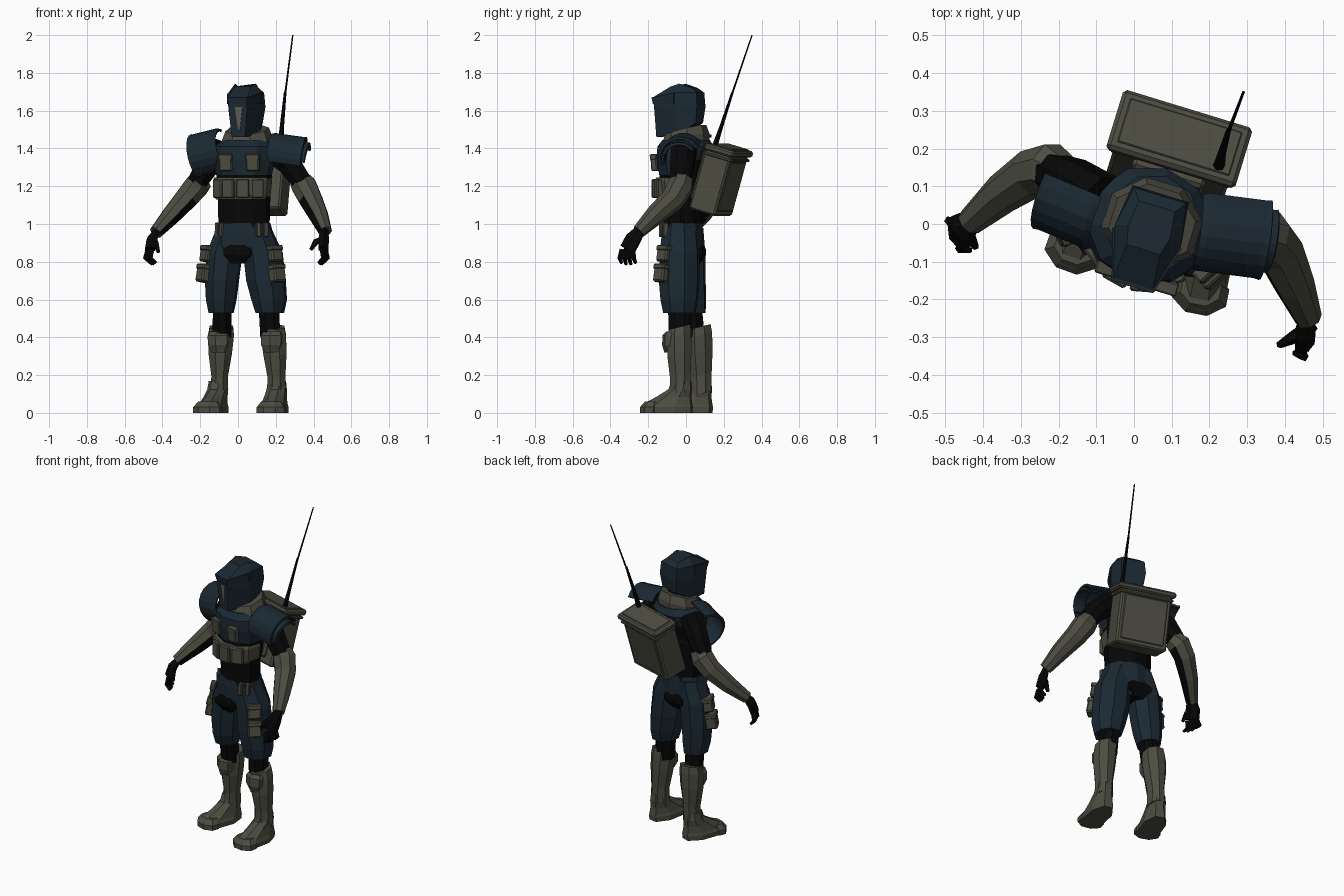
import bpy, bmesh, math
from math import radians, sin, cos, pi
from mathutils import Vector, Matrix, Euler

old = bpy.data.objects.get("Cube")
if old:
    bpy.data.objects.remove(old)


def material(name, rgb):
    m = bpy.data.materials.new(name)
    m.use_nodes = True
    m.diffuse_color = (*rgb, 1)
    m.node_tree.nodes["Principled BSDF"].inputs["Base Color"].default_value = (*rgb, 1)
    return m


BLUE = material("navy armour", (0.011, 0.022, 0.033))
GREY = material("olive grey gear", (0.074, 0.073, 0.054))
BLACK = material("black undersuit", (0.002, 0.002, 0.002))
TAN = material("pale visor", (0.12, 0.115, 0.085))


def finish(name, bm, mats, rule=None):
    """Turn a bmesh into an object; rule(face) picks the material slot."""
    bmesh.ops.recalc_face_normals(bm, faces=bm.faces[:])
    bm.normal_update()
    if rule:
        for f in bm.faces:
            f.material_index = rule(f)
    me = bpy.data.meshes.new(name)
    bm.to_mesh(me)
    bm.free()
    for m in (mats if isinstance(mats, tuple) else (mats,)):
        me.materials.append(m)
    ob = bpy.data.objects.new(name, me)
    bpy.context.collection.objects.link(ob)
    return ob


def skin(rings):
    """Bridge equal-length rings of points and cap both ends."""
    bm = bmesh.new()
    vs = [[bm.verts.new(p) for p in r] for r in rings]
    n = len(vs[0])
    for a, b in zip(vs, vs[1:]):
        for i in range(n):
            j = (i + 1) % n
            bm.faces.new((a[i], a[j], b[j], b[i]))
    bm.faces.new(vs[0])
    bm.faces.new(vs[-1])
    return bm


def oval(n):
    k = 1 / cos(pi / n)
    return [(k * cos((i + .5) * 2 * pi / n), k * sin((i + .5) * 2 * pi / n)) for i in range(n)]


def loft(name, origin, yaw, rings, mats, n=8, slope=0, rule=None):
    """Stack of level rings: local x, local y, z, half width, half depth."""
    R = Matrix.Rotation(radians(yaw), 3, "Z")
    o = Vector((*origin, 0))
    pts = [[o + R @ Vector((x + w * c, y + d * s, z + slope * d * s)) for c, s in oval(n)]
           for x, y, z, w, d in rings]
    return finish(name, skin(pts), mats, rule)


def tube(name, path, mats, n=8, flat=1, ref=(0, 1, 0), rule=None):
    """Round limb along a path of x, y, z, radius."""
    P = [Vector(p[:3]) for p in path]
    rings = []
    for i, p in enumerate(path):
        t = (P[min(i + 1, len(P) - 1)] - P[max(i - 1, 0)]).normalized()
        u = (Vector(ref) - t * t.dot(Vector(ref))).normalized()
        v = t.cross(u)
        rings.append([P[i] + (u * c + v * s * flat) * p[3] for c, s in oval(n)])
    return finish(name, skin(rings), mats, rule)


def box(name, matrix, loc, size, mat, bevel=0.008, taper=1):
    bm = bmesh.new()
    bmesh.ops.create_cube(bm, size=1)
    for v in bm.verts:
        if v.co.z < 0:
            v.co.x *= taper
    M = matrix @ Matrix.Translation(loc) @ Matrix.Diagonal((*size, 1))
    bmesh.ops.transform(bm, matrix=M, verts=bm.verts)
    if bevel:
        bmesh.ops.bevel(bm, geom=bm.edges[:], offset=bevel, segments=1, affect="EDGES")
    return finish(name, bm, mat)


def frame(loc, rx=0, ry=0, rz=0):
    return Matrix.Translation(loc) @ Euler((radians(rx), radians(ry), radians(rz))).to_matrix().to_4x4()


def shell(name, center, axis, up, length, radius, arc, mat):
    """Curved plate wrapped around an axis, middle of the arc towards up."""
    a = Vector(axis).normalized()
    u = Vector(up)
    u = (u - a * a.dot(u)).normalized()
    w = a.cross(u)
    bm = bmesh.new()
    rows = []
    for k in range(11):
        t = radians(arc) * (k / 5 - 1)
        d = (u * cos(t) + w * sin(t)) * radius
        rows.append([bm.verts.new(Vector(center) + d * f + a * length * e)
                     for e, f in ((-.5, .94), (-.42, 1), (.42, 1), (.5, 1.03))])
    for r, q in zip(rows, rows[1:]):
        for i in range(3):
            bm.faces.new((r[i], r[i + 1], q[i + 1], q[i]))
    m = finish(name, bm, mat).modifiers.new("thickness", "SOLIDIFY")
    m.thickness = .014
    m.offset = 0


YAW = -17
TRUNK = (.032, -.02)
BODY = frame((.045, -.02, 0), rz=YAW)
back_dir = Vector((-sin(radians(YAW)), cos(radians(YAW)), 0))


# Torso: blue chest and upper back over a black suit
def torso_rule(f):
    c = f.calc_center_median()
    return 0 if c.z > 1.37 or (c.z > 1.25 and f.normal.dot(back_dir) < .3) else 1


loft("torso", TRUNK, YAW, [(0, 0, .96, .13, .1), (0, 0, 1.05, .134, .095), (0, 0, 1.15, .136, .1),
     (0, 0, 1.26, .142, .118), (0, 0, 1.34, .162, .13), (.005, .02, 1.41, .16, .148),
     (.01, .025, 1.445, .12, .125)], (BLUE, BLACK), 10, rule=torso_rule)
loft("chest_band", TRUNK, YAW, [(-.005, -.01, 1.13, .136, .122), (-.005, -.01, 1.15, .142, .13),
     (-.005, -.01, 1.23, .15, .135), (-.005, -.01, 1.245, .145, .128)], (GREY, BLACK), 10,
     rule=lambda f: int(f.normal.dot(back_dir) > .5))
for i, x in enumerate((-.105, -.038, .038, .105)):
    box(f"band_pouch_{i}", BODY @ frame((x - .016, -.143 + max(0, abs(x) - .04) * .6, 1.188), rz=x * 330),
        (0, 0, 0), (.07, .033, .1), GREY, .006)
for x, side in ((-.075, "right"), (.075, "left")):
    box(f"chest_pouch_{side}", BODY @ frame((x, -.125, 1.325), rx=4), (0, 0, 0),
        (.07, .034, .09), GREY, .006)
    box(f"chest_pouch_flap_{side}", BODY @ frame((x, -.128, 1.355), rx=4), (0, 0, 0),
        (.076, .036, .03), GREY, .004)

# Neck and collar
loft("neck", (.05, 0), YAW, [(0, 0, 1.42, .065, .065), (0, 0, 1.56, .06, .06)], BLACK)
loft("collar", (.048, -.002), YAW, [(0, 0, 1.415, .122, .116), (0, 0, 1.45, .126, .116),
     (0, 0, 1.5, .108, .1), (0, 0, 1.5, .08, .076)], GREY, 8, slope=.25)

# Helmet: six-sided plan, front narrowing to the jaw
HEAD = frame((.04, -.02, 0), rz=YAW)


def head_ring(front, mid, back):
    half = [front, mid, back]
    return [HEAD @ Vector(p) for p in half] + [HEAD @ Vector((-x, y, z)) for x, y, z in reversed(half)]


finish("helmet", skin([
    head_ring((.037, -.132, 1.46), (.078, 0, 1.475), (.066, .095, 1.535)),
    head_ring((.052, -.14, 1.62), (.092, -.01, 1.61), (.078, .105, 1.62)),
    head_ring((.054, -.146, 1.67), (.092, -.01, 1.695), (.072, .1, 1.695)),
    head_ring((.046, -.05, 1.728), (.058, 0, 1.743), (.05, .07, 1.72))]), BLUE)
finish("helmet_brow", skin([
    head_ring((.05, -.147, 1.635), (.096, -.02, 1.635), (.06, .02, 1.635)),
    head_ring((.057, -.153, 1.67), (.096, -.02, 1.69), (.06, .02, 1.69))]), BLUE)
box("visor", HEAD @ frame((.006, -.1375, 1.56), rx=3.2), (0, 0, 0), (.042, .0095, .12), TAN, 0, .25)

# Shoulder plates
shell("left_shoulder_plate", (.257, -.022, 1.36), (1, -.13, -.14), (0, -.45, .9), .185, .106, 85, BLUE)
shell("left_shoulder_lip", (.325, -.03, 1.345), (1, -.13, -.2), (0, -.4, .9), .08, .088, 75, BLUE)
shell("right_shoulder_plate", (-.148, .07, 1.375), (-.87, .36, -.22), (-.25, -.85, .3), .165, .112, 86, BLUE)


# Arms, hands and fingers
def arm(side, upper, fore, palm, inner, across, curl, thumb):
    tube(side + "_upper_arm", upper, BLACK)
    tube(side + "_forearm_guard", fore, (GREY, BLACK), 8, rule=lambda f: int(
        f.normal.dot(Vector(inner).normalized()) > .6 and f.calc_center_median().z < 1.14))
    tube(side + "_palm", palm, BLACK, 6, .6, across)
    a, tip = Vector(across).normalized(), Vector(palm[-1][:3])
    c = Vector(curl)
    for i in range(4):
        p = tip + a * (i - 1.5) * .02
        q = p + Vector((0, 0, -.045)) - c * .4 + a * (i - 1.5) * .006
        r = q + Vector((0, 0, -.038 + .008 * abs(i - 1.5))) + c
        tube(f"{side}_finger_{i}", [(*p, .011), (*q, .0105), (*r, .007)], BLACK, 5, 1, across)
    p = Vector(palm[1][:3])
    q = p + Vector(thumb)
    tube(side + "_thumb", [(*p, .017), (*p.lerp(q, .6), .014), (*(q + Vector((0, 0, -.035))), .008)],
         BLACK, 5, 1, across)


arm("left",
    [(.17, -.01, 1.4, .068), (.27, -.02, 1.32, .062), (.36, -.04, 1.19, .05)],
    [(.325, -.02, 1.235, .055), (.35, -.03, 1.2, .066), (.385, -.07, 1.13, .06),
     (.425, -.16, 1.05, .05), (.462, -.25, .96, .034)],
    [(.46, -.245, .965, .028), (.455, -.28, .92, .04), (.452, -.31, .865, .04)],
    (-.7, -.4, -.6), (-.3, -.95, 0), (-.025, .01, 0), (-.07, -.04, -.02))
arm("right",
    [(-.08, .06, 1.4, .068), (-.16, .11, 1.31, .062), (-.23, .14, 1.2, .05)],
    [(-.19, .125, 1.23, .055), (-.22, .145, 1.2, .066), (-.27, .135, 1.14, .06),
     (-.35, .08, 1.05, .05), (-.435, .005, .955, .034)],
    [(-.43, .01, .96, .028), (-.455, -.01, .92, .04), (-.465, -.03, .865, .04)],
    (.4, -.6, -.6), (.35, -.9, 0), (.028, -.005, 0), (.035, -.05, -.035))

# Hips
loft("hips", (.03, -.02), -10, [(0, 0, .8, .09, .085), (0, 0, .88, .158, .106),
     (0, 0, .96, .15, .106), (0, 0, 1.005, .138, .102)], BLUE, 10)
loft("crotch_panel", (.01, -.02), -8, [(0, 0, .79, .032, .09), (0, 0, .835, .072, .117),
     (0, 0, .865, .072, .117), (0, 0, .888, .04, .109)], BLACK, 4)
for i, x in enumerate((-.132, -.1, .1, .132)):
    box(f"waist_pouch_{i}", BODY @ frame((x - .008, -.085 + (abs(x) - .1) * .9, .97), rz=x * 260),
        (0, 0, 0), (.026, .03, .075), GREY, .005)


# Legs
def leg(side, thigh, knee, boot, foot, yaw, top):
    loft(side + "_thigh", (0, 0), -8, thigh, BLUE)
    loft(side + "_knee", (0, 0), 0, knee, BLACK)
    loft(side + "_boot_shaft", (0, 0), 0, boot, GREY, slope=.25)
    x, y, z = top
    loft(side + "_shin_plate", (x, y), yaw, [(0, -.025, z - .12, .035, .04), (0, -.032, z - .08, .053, .044),
         (0, -.03, z - .03, .055, .044), (0, -.02, z - .01, .045, .035)], GREY, 6)
    loft(side + "_boot_foot", foot, yaw, [(0, -.075, 0, .066, .135), (0, -.075, .03, .068, .137),
         (0, -.07, .045, .062, .13), (0, -.035, .085, .054, .09), (0, 0, .125, .05, .06),
         (0, .005, .17, .045, .05)], GREY)
    loft(side + "_toe_cap", foot, yaw, [(0, -.155, 0, .074, .056), (0, -.155, .03, .074, .056),
         (0, -.145, .06, .052, .042)], GREY)


leg("left",
    [(.1, -.02, .98, .075, .088), (.135, -.015, .85, .1, .1), (.152, -.015, .7, .1, .103),
     (.168, -.012, .6, .09, .096), (.172, -.012, .53, .072, .082)],
    [(.165, -.03, .55, .055, .065), (.17, -.035, .4, .052, .055)],
    [(.205, -.03, .1, .05, .055), (.203, -.03, .2, .048, .055), (.195, -.035, .32, .062, .064),
     (.188, -.035, .41, .066, .062), (.183, -.035, .455, .062, .058)],
    (.205, -.03), -11, (.185, -.045, .44))
leg("right",
    [(-.035, .0, .98, .075, .083), (-.07, -.005, .85, .09, .093), (-.085, -.005, .7, .086, .093),
     (-.09, .003, .6, .077, .088), (-.092, .012, .53, .063, .076)],
    [(-.083, .025, .55, .05, .06), (-.085, .045, .4, .05, .055)],
    [(-.098, .08, .1, .046, .055), (-.097, .08, .2, .044, .056), (-.094, .075, .32, .062, .066),
     (-.09, .072, .41, .068, .066), (-.088, .07, .455, .062, .06)],
    (-.107, .075), -20, (-.09, .05, .44))

# Thigh pouches, hanging outwards
for side, at, yaw in (("left", (.195, -.115, 0), 42), ("right", (-.165, -.005, 0), -62)):
    F = frame(at, rz=yaw)
    for part, z, h, dy in (("upper", .84, .085, .012), ("lower", .738, .095, -.01)):
        G = F @ frame((0, dy, z), rx=-10)
        box(f"{side}_{part}_thigh_pouch", G, (0, 0, 0), (.08, .07, h), GREY)
        box(f"{side}_{part}_thigh_flap", G, (0, -.003, h * .35), (.086, .072, .03), GREY, .006)

# Backpack and antenna
PACK = frame((.107, .183, 1.235), rx=-16, rz=YAW)
box("backpack_body", PACK, (0, -.007, -.015), (.318, .15, .335), GREY, .01)
box("backpack_rear_panel", PACK, (0, .066, -.02), (.27, .014, .27), GREY, .005)
box("backpack_lid", PACK, (0, 0, .16), (.358, .17, .035), GREY, .01)
box("backpack_lid_panel", PACK, (0, 0, .179), (.31, .125, .008), GREY, .003)
box("backpack_seam", PACK, (0, 0, .125), (.33, .158, .015), GREY, .004)
box("backpack_frame", PACK, (0, -.08, 0), (.2, .05, .28), GREY, .01)
tube("antenna_base", [(.225, .155, 1.42, .014), (.232, .185, 1.51, .01), (.25, .247, 1.7, .006)], BLACK, 6)
tube("antenna_whip", [(.25, .245, 1.69, .0045), (.29, .35, 2, .003)], BLACK, 5)
